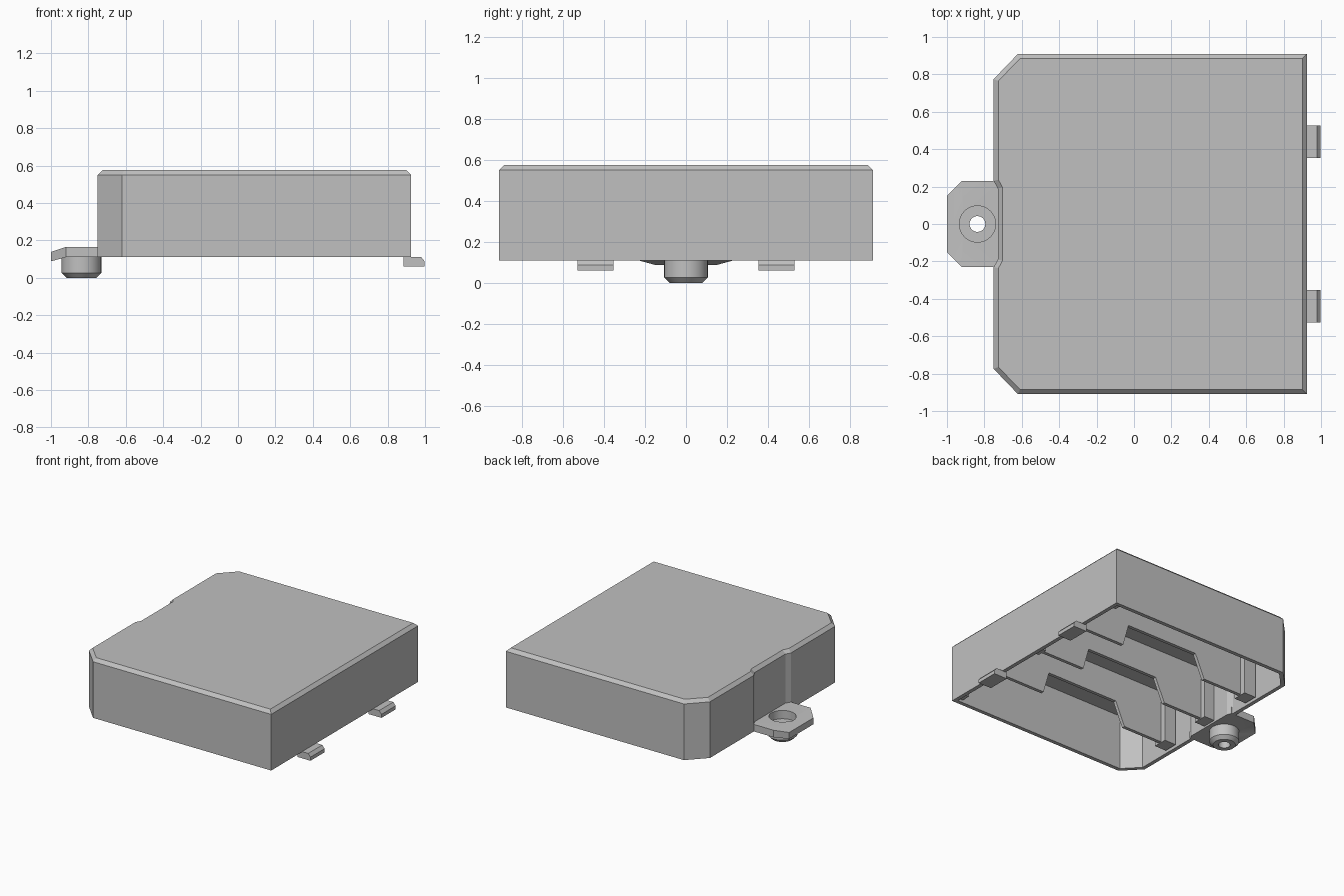
import bpy, bmesh, math
from mathutils import Vector

if "Cube" in bpy.data.objects:
    bpy.data.objects.remove(bpy.data.objects["Cube"])

grey = bpy.data.materials.new("light_grey")
grey.diffuse_color = (0.53, 0.53, 0.53, 1)
grey.use_nodes = True
grey.node_tree.nodes["Principled BSDF"].inputs["Base Color"].default_value = grey.diffuse_color


def loft(name, rings, closed=False):
    """Skin a row of equal rings; cap the ends or join last to first."""
    bm = bmesh.new()
    rows = [[bm.verts.new(p) for p in r] for r in rings]
    n = len(rows[0])
    pairs = list(zip(rows, rows[1:]))
    if closed:
        pairs.append((rows[-1], rows[0]))
    else:
        bm.faces.new(rows[0])
        bm.faces.new(rows[-1])
    for a, b in pairs:
        for i in range(n):
            j = (i + 1) % n
            bm.faces.new((a[i], a[j], b[j], b[i]))
    bmesh.ops.recalc_face_normals(bm, faces=bm.faces)
    me = bpy.data.meshes.new(name)
    bm.to_mesh(me)
    bm.free()
    me.materials.append(grey)
    ob = bpy.data.objects.new(name, me)
    bpy.context.collection.objects.link(ob)
    return ob


def inset(pts, d):
    """Offset a counter-clockwise outline inwards by d with mitred corners."""
    out = []
    for i, p in enumerate(pts):
        p, a, b = Vector(p), Vector(pts[i - 1]), Vector(pts[(i + 1) % len(pts)])
        u, v = (p - a).normalized(), (b - p).normalized()
        n1, n2 = Vector((-u.y, u.x)), Vector((-v.y, v.x))
        out.append(p + (n1 + n2) * d / (1 + n1.dot(n2)))
    return out


def at(pts, z):
    return [(p[0], p[1], z) for p in pts]


def plate_xz(name, profile, y0, y1):
    """Extrude an x-z profile along y."""
    return loft(name, [[(x, y, z) for x, z in profile] for y in (y0, y1)])


def box(name, x0, x1, y0, y1, z0, z1):
    return plate_xz(name, [(x0, z0), (x1, z0), (x1, z1), (x0, z1)], y0, y1)


def lathe(name, profile, cx, n=40):
    """Ring of a closed radius-height profile around a vertical axis."""
    return loft(name, [[(cx + r * math.cos(t), r * math.sin(t), z) for r, z in profile]
                       for t in (2 * math.pi * k / n for k in range(n))], closed=True)


# Hollow cover: chamfered top edge, cut corners and a shallow dent at the latch
half = [(-0.62, 0.91), (-0.75, 0.775), (-0.75, 0.23), (-0.728, 0.19)]
outline = [(0.925, -0.91), (0.925, 0.91)] + half + [(x, -y) for x, y in reversed(half)]
inner = inset(outline, 0.03)
loft("cover", [at(inner, 0.54), at(inner, 0.11), at(outline, 0.11),
               at(outline, 0.55), at(inset(outline, 0.025), 0.575)])

# Three inner ribs with a raised opening, and a post at each latch-side end
rib = [(0.91, 0.135), (0.48, 0.135), (0.43, 0.31), (-0.19, 0.31), (-0.27, 0.13),
       (-0.71, 0.13), (-0.71, 0.55), (0.91, 0.55)]
for y in (-0.44, 0, 0.44):
    plate_xz("rib", rib, y - 0.013, y + 0.013)
    box("rib_post", -0.71, -0.61, y - 0.055, y + 0.055, 0.125, 0.55)

# Small posts along the wall opposite the latch
for y in (-0.85, 0, 0.85):
    box("wall_post", 0.85, 0.91, y - 0.04, y + 0.04, 0.13, 0.55)

# Two hook tabs under the wall
hook = [(0.885, 0.06), (0.998, 0.06), (0.998, 0.088), (0.978, 0.112),
        (0.91, 0.112), (0.91, 0.2), (0.885, 0.2)]
for s in (-1, 1):
    plate_xz("hook_tab", hook, s * 0.44 - 0.0875, s * 0.44 + 0.0875)

# Latch plate with a bent, tapered end and a round opening
latch = loft("latch_plate", [[(x, -w, z0), (x, w, z0), (x, w, z1), (x, -w, z1)]
             for x, w, z0, z1 in ((-0.71, 0.23, 0.11, 0.165), (-0.92, 0.23, 0.11, 0.165),
                                  (-1.0, 0.15, 0.088, 0.138))])
CX = -0.837
cutter = loft("latch_cutter", [[(CX + 0.097 * math.cos(k * math.pi / 20),
              0.097 * math.sin(k * math.pi / 20), z) for k in range(40)] for z in (0, 0.3)])
cutter.hide_render = True
mod = latch.modifiers.new("opening", 'BOOLEAN')
mod.operation, mod.solver, mod.object = 'DIFFERENCE', 'EXACT', cutter
bpy.context.view_layer.objects.active = latch
bpy.ops.object.modifier_apply(modifier="opening")
bpy.data.objects.remove(cutter)

# Screw boss with a through hole
boss = lathe("screw_boss", [(0.042, 0), (0.08, 0), (0.106, 0.026), (0.106, 0.125),
                            (0.097, 0.125), (0.097, 0.1), (0.042, 0.1)], CX)
bpy.ops.object.select_all(action='DESELECT')
for ob in (boss, latch):
    ob.select_set(True)
bpy.context.view_layer.objects.active = boss
bpy.ops.object.shade_smooth_by_angle(angle=math.radians(25))
